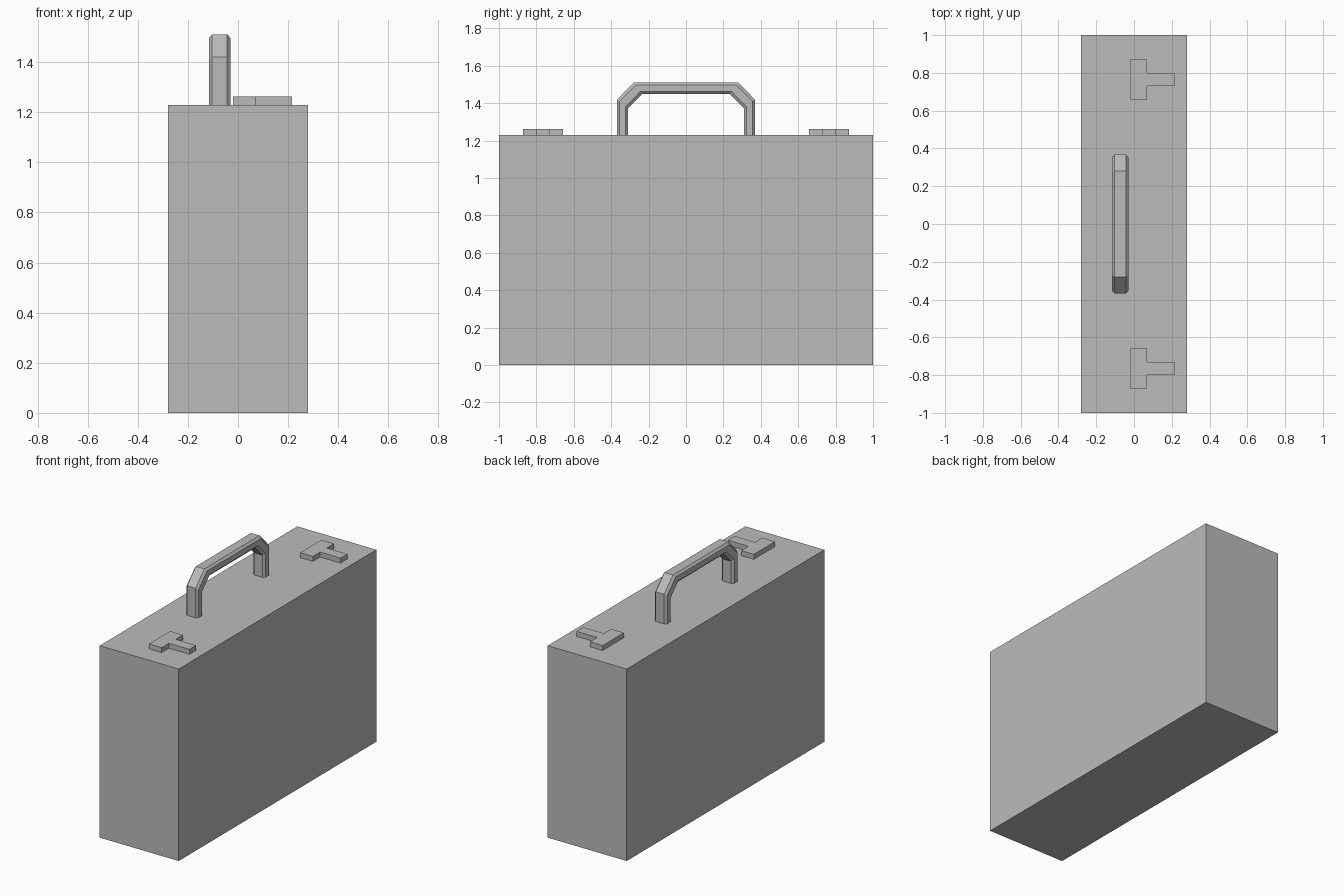
import bpy, bmesh
from mathutils import Vector

cube = bpy.data.objects.get("Cube")
if cube:
    bpy.data.objects.remove(cube, do_unlink=True)

# Single plain grey
grey = bpy.data.materials.new("grey")
grey.use_nodes = True
colour = (0.5, 0.5, 0.5, 1)
grey.diffuse_color = colour
grey.node_tree.nodes["Principled BSDF"].inputs["Base Color"].default_value = colour

TOP = 1.23


def finish(name, bm):
    bmesh.ops.recalc_face_normals(bm, faces=bm.faces)
    mesh = bpy.data.meshes.new(name)
    bm.to_mesh(mesh)
    bm.free()
    mesh.materials.append(grey)
    obj = bpy.data.objects.new(name, mesh)
    bpy.context.collection.objects.link(obj)
    return obj


def extrude_outline(name, outline, z0, z1):
    bm = bmesh.new()
    face = bm.faces.new([bm.verts.new((x, y, z0)) for x, y in outline])
    new = bmesh.ops.extrude_face_region(bm, geom=[face])["geom"]
    for v in new:
        if isinstance(v, bmesh.types.BMVert):
            v.co.z = z1
    return finish(name, bm)


# Case body
extrude_outline("case_body", [(-0.28, -1), (0.28, -1), (0.28, 1), (-0.28, 1)], 0, TOP)

# T-shaped latches, one near each end
for name, y in (("front_latch", -0.765), ("back_latch", 0.765)):
    half = [(0.215, 0.034), (0.07, 0.034), (0.07, 0.107), (-0.02, 0.107)]
    outline = half + [(x, -d) for x, d in reversed(half)]
    extrude_outline(name, [(x, y + d) for x, d in outline], TOP, 1.262)

# Handle: chamfered section swept between an outer and an inner path
outer = [(0.368, TOP), (0.368, 1.42), (0.28, 1.51)]
inner = [(0.31, TOP), (0.31, 1.372), (0.234, 1.448)]
outer += [(-y, z) for y, z in reversed(outer)]
inner += [(-y, z) for y, z in reversed(inner)]
side = [(0.03, 0), (0.043, 0.22), (0.043, 0.78), (0.03, 1)]
section = side + [(-x, t) for x, t in reversed(side)]

bm = bmesh.new()
rings = []
for a, b in zip(outer, inner):
    ring = []
    for x, t in section:
        y, z = Vector(a).lerp(Vector(b), t)
        ring.append(bm.verts.new((x - 0.073, y, z)))
    rings.append(ring)
for r, s in zip(rings, rings[1:]):
    for i in range(len(r)):
        j = (i + 1) % len(r)
        bm.faces.new((r[i], r[j], s[j], s[i]))
bm.faces.new(rings[0])
bm.faces.new(rings[-1])
finish("handle", bm)
